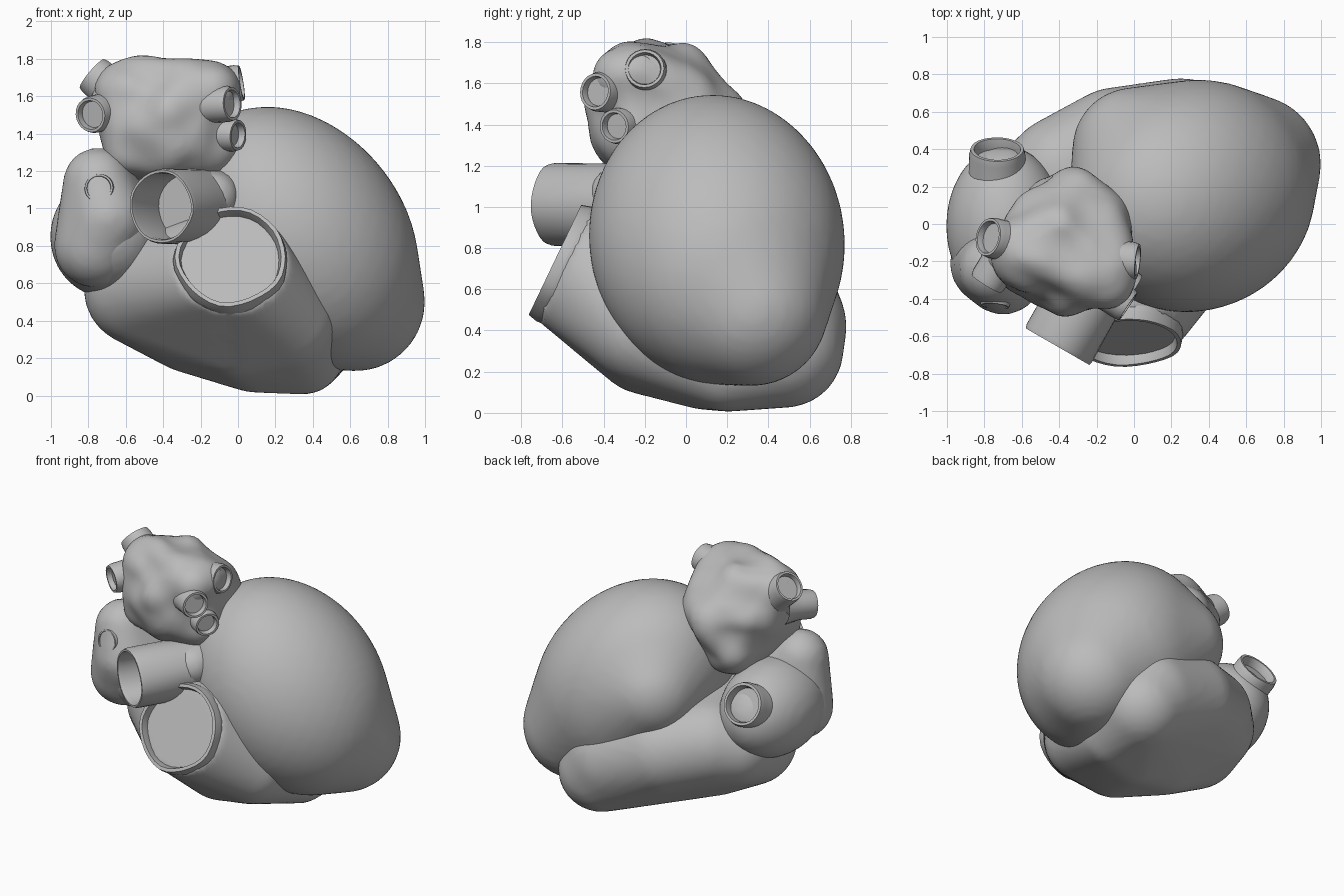
import bpy, bmesh, math
from mathutils import Matrix, Vector, noise

cube = bpy.data.objects.get("Cube")
if cube:
    bpy.data.objects.remove(cube, do_unlink=True)

grey = bpy.data.materials.new("tissue grey")
grey.use_nodes = True
COLOUR = (0.5, 0.5, 0.5, 1)
grey.diffuse_color = COLOUR
grey.node_tree.nodes["Principled BSDF"].inputs["Base Color"].default_value = COLOUR


def finish(name, bm, voxel=0, smooth=0, angle=40):
    """Turn a bmesh into a shaded object, optionally remeshed into soft tissue."""
    bmesh.ops.recalc_face_normals(bm, faces=bm.faces)
    mesh = bpy.data.meshes.new(name)
    bm.to_mesh(mesh)
    bm.free()
    mesh.materials.append(grey)
    obj = bpy.data.objects.new(name, mesh)
    bpy.context.collection.objects.link(obj)
    bpy.ops.object.select_all(action='DESELECT')
    obj.select_set(True)
    bpy.context.view_layer.objects.active = obj
    if voxel:
        remesh = obj.modifiers.new("Remesh", 'REMESH')
        remesh.mode = 'VOXEL'
        remesh.voxel_size = voxel
        soft = obj.modifiers.new("Smooth", 'SMOOTH')
        soft.iterations = smooth
        for mod in (remesh, soft):
            bpy.ops.object.modifier_apply(modifier=mod.name)
    bpy.ops.object.shade_smooth_by_angle(angle=math.radians(angle))
    return obj


def ball(bm, centre, shape):
    """Add a sphere; shape is a radius or a 3x3 matrix that stretches it."""
    if not isinstance(shape, Matrix):
        shape = Matrix.Diagonal((shape,) * 3)
    bmesh.ops.create_icosphere(bm, subdivisions=4, radius=1,
                               matrix=Matrix.Translation(centre) @ shape.to_4x4())


def facing(centre, direction):
    turn = Vector(direction).to_track_quat('Z', 'Y').to_matrix().to_4x4()
    return Matrix.Translation(centre) @ turn


def chamber(name, balls, ring=None, voxel=0.03, smooth=4):
    """Wrap a tight skin around a few balls and an optional ring."""
    bm = bmesh.new()
    for centre, shape in balls:
        ball(bm, centre, shape)
    if ring:
        centre, direction, radius = ring
        bmesh.ops.create_circle(bm, segments=48, radius=radius,
                                matrix=facing(centre, direction))
    hull = bmesh.ops.convex_hull(bm, input=bm.verts)
    junk = set(hull["geom_interior"]) | set(hull["geom_unused"])
    bmesh.ops.delete(bm, geom=[v for v in junk if isinstance(v, bmesh.types.BMVert)],
                     context='VERTS')
    return finish(name, bm, voxel, smooth, 180)


def wrinkle(obj, amount, scale):
    for v in obj.data.vertices:
        v.co += v.normal * amount * noise.noise(v.co * scale)


def vessel(name, centre, direction, radius, length, depth, wall=0.03, flare=1.1, sides=32):
    """Cut vessel: outer wall, rounded lip, inner wall and floor, lathed about its axis."""
    inner = radius - wall
    profile = [(radius * flare, -length), (radius, -length * 0.5), (radius, -wall),
               (radius - wall * 0.25, 0), (inner + wall * 0.25, 0), (inner, -wall),
               (inner, -depth), (0, -depth)]
    bm = bmesh.new()
    verts = [bm.verts.new((r, 0, z)) for r, z in profile]
    edges = [bm.edges.new(pair) for pair in zip(verts, verts[1:])]
    bmesh.ops.spin(bm, geom=verts + edges, cent=(0, 0, 0), axis=(0, 0, 1),
                   angle=math.tau, steps=sides, use_merge=True)
    bmesh.ops.remove_doubles(bm, verts=bm.verts, dist=0.0005)
    # slightly uneven lip
    for v in bm.verts:
        v.co.xy *= 1 + 0.05 * noise.noise(v.co * 6 + Vector(centre) * 9)
    bm.transform(facing(centre, direction))
    return finish(name, bm)


# Main chambers
lean = Matrix(((0.66, 0, 0), (0.03, 0.622, 0), (-0.168, -0.016, 0.685)))
chamber("left_ventricle", [
    ((0.31, 0.15, 0.84), lean),
    ((0.63, 0.32, 0.5), 0.37),
    ((0, 0.4, 0.95), 0.33),
])

trunk_axis = Vector((0, -0.9, 0.43)).normalized()
trunk_end = Vector((-0.04, -0.635, 0.745))
chamber("right_ventricle", [
    ((0.35, 0.2, 0.22), 0.215),
    ((0.34, 0.48, 0.31), 0.285),
    ((0.25, 0.45, 0.42), 0.33),
    ((-0.1, 0.42, 0.55), 0.31),
    ((-0.38, 0.28, 0.62), 0.3),
    ((-0.52, 0.18, 0.6), 0.275),
    ((-0.52, 0, 0.57), 0.305),
    ((-0.25, 0, 0.4), 0.28),
    ((0.1, 0.1, 0.32), 0.305),
    ((0, -0.2, 0.34), 0.25),
    ((0.25, -0.2, 0.4), 0.27),
], ring=(trunk_end - trunk_axis * 0.05, trunk_axis, 0.305), smooth=3)

chamber("right_atrium", [
    ((-0.69, -0.01, 0.85), Matrix.Diagonal((0.315, 0.43, 0.33))),
])
chamber("right_auricle", [
    ((-0.75, -0.24, 1.14), 0.185),
    ((-0.76, -0.21, 0.8), 0.225),
    ((-0.7, -0.27, 0.95), 0.215),
    ((-0.6, -0.15, 1), 0.15),
])

left_atrium = chamber("left_atrium", [
    ((-0.58, -0.15, 1.63), 0.18),
    ((-0.16, -0.27, 1.62), 0.17),
    ((-0.19, -0.2, 1.36), 0.19),
    ((-0.55, -0.2, 1.37), 0.19),
    ((-0.35, -0.3, 1.36), 0.185),
    ((-0.4, -0.05, 1.62), 0.185),
    ((-0.32, 0.08, 1.42), 0.21),
    ((-0.2, 0, 1.48), 0.19),
    ((-0.5, 0, 1.45), 0.18),
    ((-0.35, -0.3, 1.5), 0.19),
    ((-0.4, 0.05, 1.25), 0.2),
], voxel=0.025)
wrinkle(left_atrium, 0.035, 5)

# Great vessels
vessel("pulmonary_trunk_rim", trunk_end, trunk_axis, 0.305, 0.1, 0.07, 0.045, 1)
vessel("aorta", (-0.41, -0.655, 1.01), (-0.5, -0.87, 0), 0.2, 0.6, 0.28, 0.025, 1)
chamber("aortic_root", [((-0.13, -0.33, 1.06), 0.14), ((-0.1, -0.1, 1.05), 0.18)])
vessel("lower_vena_cava", (-0.73, 0.4, 1.03), (0, 0.88, 0.45), 0.15, 0.3, 0.06, 0.035, 1.3)
vessel("upper_vena_cava", (-0.745, -0.44, 1.11), (-0.1, -0.95, 0.2), 0.08, 0.1, 0.015, 0.02)

# Veins entering the left atrium: end point, direction, radius
veins = {
    "right_upper_vein": ((-0.78, -0.07, 1.72), (-0.65, 0.15, 0.55), 0.11),
    "right_lower_vein": ((-0.79, -0.32, 1.5), (-0.5, -0.8, -0.1), 0.1),
    "left_front_vein": ((-0.03, -0.44, 1.56), (0.75, -0.5, 0.05), 0.095),
    "left_upper_vein": ((0.02, -0.2, 1.67), (0.95, -0.1, 0.15), 0.1),
    "left_lower_vein": ((0, -0.35, 1.39), (0.8, -0.5, -0.05), 0.09),
}
for name, (end, direction, radius) in veins.items():
    vessel(name, end, direction, radius, 0.22, 0.035, 0.028, 1.25, 24)

# Soft shoulder joining the right-hand veins to the atrium
chamber("vein_shoulder", [
    ((-0.67, -0.09, 1.64), 0.1),
    ((-0.7, -0.2, 1.53), 0.1),
    ((-0.55, -0.15, 1.58), 0.18),
], voxel=0.025)
